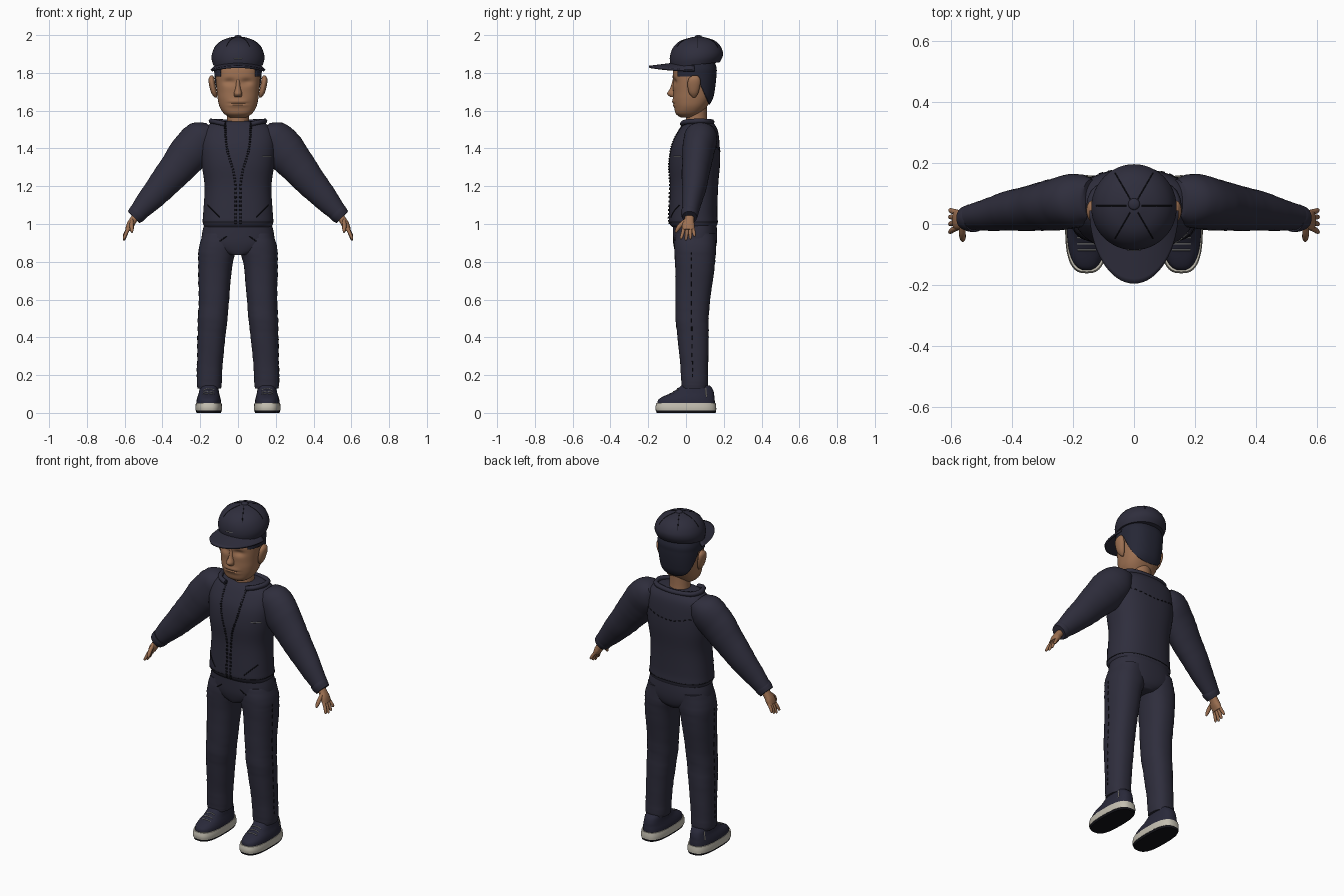
import bpy, bmesh, math
from mathutils import Vector
from mathutils.bvhtree import BVHTree

if "Cube" in bpy.data.objects:
    bpy.data.objects.remove(bpy.data.objects["Cube"])


def material(name, r, g, b):
    m = bpy.data.materials.new(name)
    m.use_nodes = True
    m.diffuse_color = (r, g, b, 1)
    node = m.node_tree.nodes["Principled BSDF"]
    node.inputs["Base Color"].default_value = (r, g, b, 1)
    node.inputs["Roughness"].default_value = 0.8
    return m


NAVY = material("navy cloth", .028, .027, .046)
HAIR = material("dark hair", .019, .02, .036)
SHOE = material("shoe navy", .022, .022, .042)
SKIN = material("skin", .34, .165, .085)
WHITE = material("sole white", .55, .52, .44)
BLACK = material("seam black", .006, .006, .009)
GREY = material("lace grey", .25, .25, .25)
SIDES = (("left", 1), ("right", -1))


def finish(name, bm, mat, angle=.9):
    bmesh.ops.recalc_face_normals(bm, faces=bm.faces)
    me = bpy.data.meshes.new(name)
    bm.to_mesh(me)
    bm.free()
    me.materials.append(mat)
    me.shade_smooth()
    me.set_sharp_from_angle(angle=angle)
    ob = bpy.data.objects.new(name, me)
    bpy.context.collection.objects.link(ob)
    return ob


def spline(pts, steps):
    """Catmull-Rom samples through tuples of any length."""
    out = []
    for i in range(len(pts) - 1):
        a, b, c, d = (pts[max(i - 1, 0)], pts[i], pts[i + 1], pts[min(i + 2, len(pts) - 1)])
        for k in range(steps):
            t = k / steps
            out.append([q + .5 * t * (r - p + t * (2 * p - 5 * q + 4 * r - s + t * (3 * (q - r) + s - p)))
                        for p, q, r, s in zip(a, b, c, d)])
    return out + [list(pts[-1])]


def loft_mesh(stations, n=32, steps=4, power=2.0, flat=True, wrinkle=0, side=1):
    """Each station is x, y front, y back, z, half width."""
    bm = bmesh.new()
    st = spline(stations, steps)
    mid = [Vector((s[0] * side, (s[1] + s[2]) / 2, s[3])) for s in st]
    rings = []
    for i, s in enumerate(st):
        u, v = Vector((1, 0, 0)), Vector((0, 1, 0))
        if not flat:
            t = (mid[min(i + 1, len(st) - 1)] - mid[max(i - 1, 0)]).normalized()
            u = v.cross(t).normalized()
            v = t.cross(u)
        ring = []
        for k in range(n):
            a = math.tau * k / n
            c, d = math.cos(a), math.sin(a)
            w = 1 + wrinkle * math.sin(i * 1.9 + 2 * math.sin(a + i))
            px = math.copysign(abs(c) ** (2 / power), c) * s[4] * w
            py = math.copysign(abs(d) ** (2 / power), d) * (s[2] - s[1]) / 2 * w
            ring.append(bm.verts.new(mid[i] + u * px + v * py))
        rings.append(ring)
    for r, q in zip(rings, rings[1:]):
        for k in range(n):
            bm.faces.new((r[k], r[(k + 1) % n], q[(k + 1) % n], q[k]))
    bm.faces.new(rings[0])
    bm.faces.new(rings[-1])
    return bm


def loft(name, mat, stations, **kw):
    return finish(name, loft_mesh(stations, **kw), mat)


def cord(name, mat, runs, r):
    cu = bpy.data.curves.new(name, 'CURVE')
    cu.dimensions, cu.bevel_depth, cu.bevel_resolution, cu.use_fill_caps = '3D', r, 1, True
    for run in runs:
        sp = cu.splines.new('POLY')
        sp.points.add(len(run) - 1)
        for p, co in zip(sp.points, run):
            p.co = (*co, 1)
    cu.materials.append(mat)
    ob = bpy.data.objects.new(name, cu)
    bpy.context.collection.objects.link(ob)


def seam(name, target, pts, direction, mat=BLACK, r=.003, dash=False, steps=10):
    """Lay a thin cord on a surface by casting rays at it."""
    me = target.data
    tree = BVHTree.FromPolygons([v.co for v in me.vertices], [p.vertices for p in me.polygons])
    hits = [tree.ray_cast(Vector(p), Vector(direction))[0] for p in spline(pts, steps)]
    hits = [h for h in hits if h]
    runs = [hits[i:i + 2] for i in range(0, len(hits) - 1, 2)] if dash else [hits]
    if hits:
        cord(name, mat, runs, r)


# Head with eye sockets and mouth crease
head_shape = [(0, -.03, .05, 1.565, .045), (0, -.055, .08, 1.585, .075), (0, -.062, .11, 1.62, .097),
              (0, -.068, .135, 1.66, .107), (0, -.068, .145, 1.7, .112), (0, -.07, .152, 1.75, .117),
              (0, -.07, .155, 1.79, .119), (0, -.065, .155, 1.83, .119), (0, -.04, .13, 1.9, .1)]
bm = loft_mesh(head_shape, n=72, steps=7, power=2.4)
for v in bm.verts:
    x, y, z = v.co
    if y < 0:
        v.co.y += .014 * math.exp(-((abs(x) - .045) / .03) ** 2 - ((z - 1.752) / .017) ** 2)
        v.co.y += math.exp(-(x / .05) ** 4) * (.009 * math.exp(-((z - 1.638) / .005) ** 2)
                                               - .009 * math.exp(-((z - 1.64) / .018) ** 2))
finish("head", bm, SKIN)
loft("nose", SKIN, [(0, -.07, -.04, 1.765, .01), (0, -.083, -.04, 1.72, .014),
                    (0, -.1, -.04, 1.69, .022), (0, -.082, -.04, 1.672, .018)], n=16)
loft("neck", SKIN, [(0, .0, .125, 1.48, .065), (0, .0, .112, 1.55, .058), (0, .0, .11, 1.64, .06)])
for label, s in SIDES:
    loft(label + "_ear", SKIN, [(.118, .035, .05, 1.67, .006), (.127, .015, .065, 1.695, .015),
                                (.137, .008, .076, 1.74, .017), (.14, .015, .074, 1.77, .015),
                                (.138, .035, .06, 1.787, .005)], n=16, side=s)

# Hair shell trimmed to a clean hairline
bm = loft_mesh([(x, a - .006, b + .006, z, w + .006) for x, a, b, z, w in head_shape], n=72, steps=5, power=2.4)
nape = Vector((0, 1, .45))
for co, no in (((0, 0, 1.78), (0, 0, 1)), ((0, -.045, 0), (0, 1, 0)), ((0, .085, 1.72), nape)):
    bmesh.ops.bisect_plane(bm, geom=bm.verts[:] + bm.edges[:] + bm.faces[:], plane_co=co, plane_no=no)
bare = []
for f in bm.faces:
    c = f.calc_center_median()
    if not ((c.z > 1.78 and c.y > -.045) or nape.dot(c - Vector((0, .085, 1.72))) > 0):
        bare.append(f)
bmesh.ops.delete(bm, geom=bare, context='FACES')
hair = finish("hair", bm, HAIR)
mod = hair.modifiers.new("thickness", 'SOLIDIFY')
mod.thickness, mod.offset = .008, -1

# Cap crown, brim, button and panel seams
bm = loft_mesh([(0, -.08, .178, 1.842, .132), (0, -.086, .193, 1.875, .14), (0, -.08, .195, 1.91, .135),
                (0, -.06, .18, 1.945, .116), (0, -.025, .15, 1.972, .082), (0, .03, .1, 1.988, .035),
                (0, .055, .075, 1.991, .01)], n=48, steps=5)
for v in bm.verts:
    v.co.z += .1 * (v.co.y - .04) * max(0, min(1, (1.92 - v.co.z) / .08))
crown = finish("cap_crown", bm, NAVY)
loft("cap_button", NAVY, [(0, .045, .085, 1.985, .02), (0, .048, .082, 1.996, .017), (0, .06, .07, 2, .005)], n=16)
for k in range(6):
    a = math.pi / 3 * k
    seam("cap_seam", crown, [(math.cos(a) * r, .06 + math.sin(a) * r, 2.1) for r in (.025, .08, .125)],
         (0, 0, -1), r=.0018)
seam("cap_badge", crown, [(-.022, -.5, 1.877), (.022, -.5, 1.877)], (0, 1, 0), GREY, .0025)
bm = bmesh.new()
rows = []
for i in range(33):
    a = math.pi * (1 + i / 32)
    row = []
    for j in range(9):
        t = j / 8
        x = math.cos(a) * (.12 + .022 * t)
        y = .045 + math.sin(a) * (.11 + .13 * t)
        row.append(bm.verts.new((x, y, 1.848 - .016 * t - 1.0 * x * x)))
    rows.append(row)
for p, q in zip(rows, rows[1:]):
    for j in range(8):
        bm.faces.new((p[j], p[j + 1], q[j + 1], q[j]))
brim = finish("cap_brim", bm, NAVY)
mod = brim.modifiers.new("thickness", 'SOLIDIFY')
mod.thickness, mod.offset = .012, 0

# Jacket body, collar, hem and stitching
jacket = loft("jacket", NAVY, [(0, -.075, .16, .985, .178), (0, -.09, .168, 1.01, .187), (0, -.09, .166, 1.06, .184),
                               (0, -.085, .17, 1.2, .177), (0, -.09, .18, 1.32, .193), (0, -.076, .178, 1.42, .2),
                               (0, -.04, .168, 1.495, .185), (0, -.01, .145, 1.535, .14),
                               (0, .01, .125, 1.545, .09)], n=56, steps=5, power=2.4)
half = [(.068, -.02, 1.53), (.115, .0, 1.54), (.142, .06, 1.545), (.11, .118, 1.543)]
path = half + [(0, .138, 1.54)] + [(-x, y, z) for x, y, z in reversed(half)]
cord("collar", NAVY, [spline(path, 6)], .014)
loft("jacket_hem_seam", BLACK, [(0, -.0915, .1695, 1.008, .1885), (0, -.0915, .1695, 1.013, .1885)],
     n=56, steps=1, power=2.4)
for label, s in SIDES:
    seam(label + "_zip", jacket, [(.068 * s, -1, 1.53), (.058 * s, -1, 1.4), (.016 * s, -1, 1.23),
                                  (.013 * s, -1, .995)], (0, 1, 0), r=.006, dash=True, steps=24)
    seam(label + "_jacket_pocket", jacket, [(.16 * s, -1, 1.1), (.095 * s, -1, 1.035)], (0, 1, 0))
seam("chest_tag", jacket, [(.13, -1, 1.357), (.175, -1, 1.357)], (0, 1, 0), GREY)
seam("back_yoke", jacket, [(-.18, 1, 1.42), (0, 1, 1.385), (.18, 1, 1.42)], (0, -1, 0), dash=True, steps=14)

# Trousers seat
seat = loft("trouser_seat", NAVY, [(0, -.05, .13, .835, .05), (0, -.06, .152, .86, .13), (0, -.068, .163, .9, .188),
                                   (0, -.07, .165, .95, .19), (0, -.07, .16, 1.01, .175)], n=48, power=2.4)

for label, s in SIDES:
    # Sleeve and cuff
    loft(label + "_sleeve", NAVY, [(.14, .015, .145, 1.5, .045), (.185, -.01, .165, 1.46, .098),
                                   (.25, -.02, .15, 1.385, .108), (.32, -.022, .13, 1.3, .095),
                                   (.4, -.022, .11, 1.205, .08), (.48, -.022, .082, 1.115, .063),
                                   (.548, -.02, .058, 1.04, .043)],
         n=36, steps=5, flat=False, wrinkle=.014, side=s)
    loft(label + "_cuff", NAVY, [(.522, -.026, .066, 1.067, .05), (.535, -.026, .065, 1.053, .05),
                                 (.552, -.02, .058, 1.036, .044)], n=28, flat=False, side=s)
    # Hand
    loft(label + "_palm", SKIN, [(.53, -.005, .042, 1.055, .02), (.555, -.008, .043, 1.02, .02),
                                 (.57, -.02, .046, .995, .02), (.583, -.018, .046, .968, .015)],
         n=20, flat=False, power=2.4, side=s)
    for name, y, tip, drop in (("index", -.012, -.026, .055), ("middle", .006, .0, .062),
                               ("ring", .023, .023, .055), ("little", .038, .045, .04)):
        loft(f"{label}_{name}_finger", SKIN,
             [(.579, y - .009, y + .009, .978, .009),
              (.594, (y + tip) / 2 - .009, (y + tip) / 2 + .009, .975 - drop * .5, .009),
              (.603, tip - .007, tip + .007, .975 - drop * .9, .007),
              (.606, tip - .003, tip + .003, .975 - drop, .003)], n=12, flat=False, side=s)
    loft(label + "_thumb", SKIN, [(.562, -.015, .015, 1.015, .01), (.563, -.04, -.016, .995, .011),
                                  (.562, -.056, -.036, .972, .01), (.561, -.06, -.05, .955, .004)],
         n=12, flat=False, side=s)
    # Trouser leg, pocket and side stitching
    leg = loft(label + "_trouser_leg", NAVY, [(.1, -.055, .155, .95, .085), (.108, -.062, .158, .87, .1),
                                              (.12, -.057, .152, .78, .09), (.127, -.055, .128, .6, .08),
                                              (.133, -.055, .12, .5, .078), (.14, -.045, .12, .4, .073),
                                              (.149, -.03, .117, .25, .067), (.152, -.025, .117, .16, .066),
                                              (.152, -.022, .114, .13, .062)],
               n=36, steps=6, power=2.3, wrinkle=.01, side=s)
    seam(label + "_trouser_pocket", seat, [(.06 * s, -1, .935), (.12 * s, -1, .895), (.17 * s, -1, .885)], (0, 1, 0))
    seam(label + "_side_stitch", leg, [(s, .03, .85), (s, .03, .5), (s, .035, .18)], (-s, 0, 0), dash=True, steps=16)
    # Shoe with outsole, white sole, laces and heel tab
    loft(label + "_outsole", BLACK, [(.155, -.155, .157, 0, .065), (.155, -.16, .16, .014, .069)],
         n=40, steps=1, power=2.8, side=s)
    loft(label + "_sole", WHITE, [(.155, -.16, .16, .012, .07), (.155, -.162, .16, .03, .071),
                                  (.155, -.157, .157, .052, .068)], n=40, steps=3, power=2.8, side=s)
    shoe = loft(label + "_shoe_upper", SHOE, [(.155, -.152, .153, .045, .066), (.155, -.148, .152, .068, .064),
                                              (.155, -.125, .15, .085, .06), (.154, -.08, .148, .105, .054),
                                              (.153, -.045, .14, .128, .05), (.152, -.025, .125, .145, .047)],
                n=40, power=2.5, side=s)
    for y in (-.085, -.065, -.045):
        seam(label + "_lace", shoe, [(.125 * s, y, 1), (.185 * s, y, 1)], (0, 0, -1), GREY, steps=6)
    seam(label + "_heel_tab", shoe, [(s, .108, .085), (s, .105, .13)], (-s, 0, 0), WHITE, steps=4)
